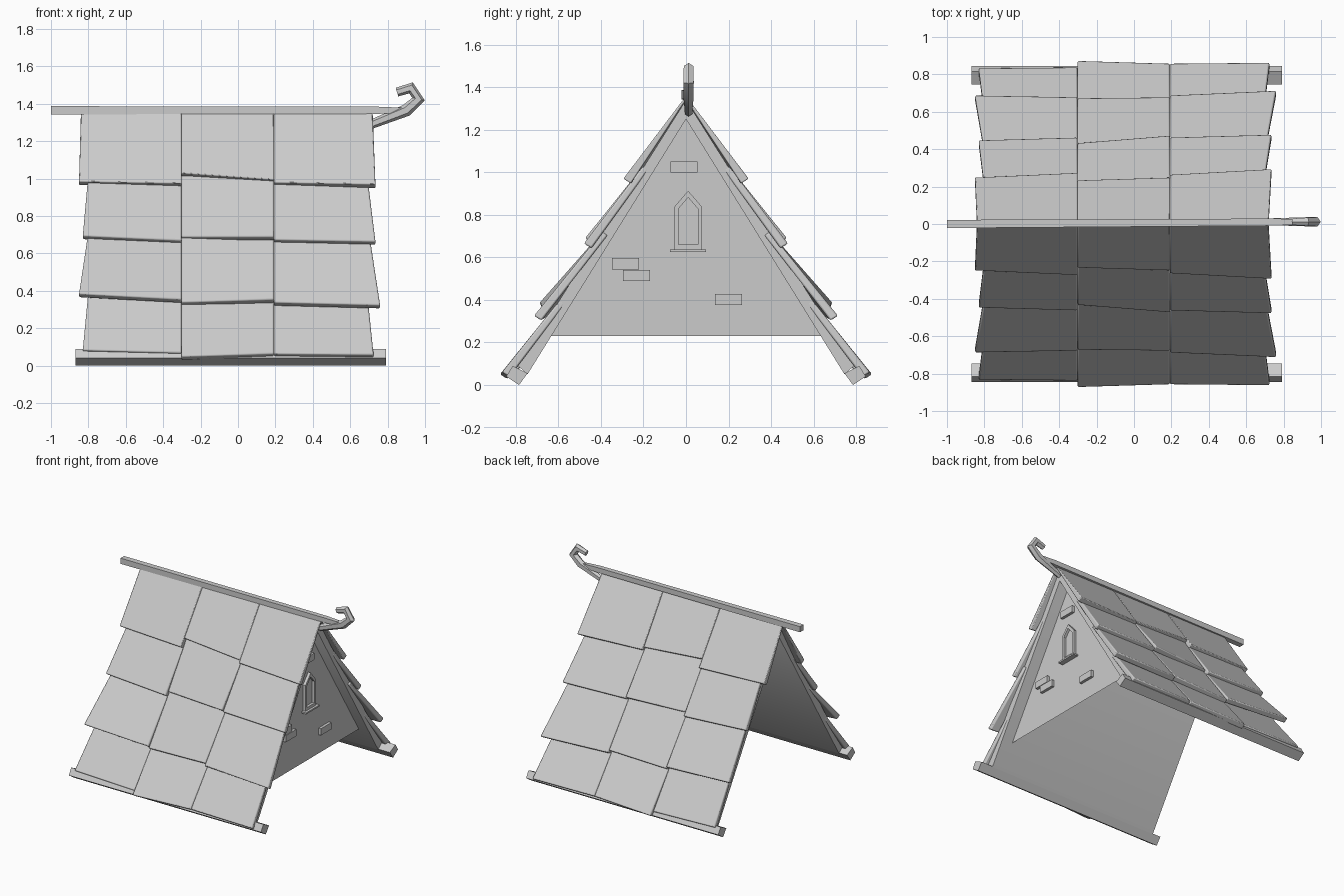
import bpy, bmesh
from math import hypot
from mathutils import Vector

if "Cube" in bpy.data.objects:
    bpy.data.objects.remove(bpy.data.objects["Cube"])

SLOPE = 1.61                      # fall of the roof per unit of y
APEX = 1.25                       # inner ridge height
N = Vector((0, 0.85, 0.527))      # outward normal of the +y slope


def make(name, bm, mirror=False, bevel=0.0, angle=0.6):
    bmesh.ops.recalc_face_normals(bm, faces=bm.faces[:])
    me = bpy.data.meshes.new(name)
    bm.to_mesh(me)
    bm.free()
    ob = bpy.data.objects.new(name, me)
    bpy.context.collection.objects.link(ob)
    if bevel:
        b = ob.modifiers.new("bevel", 'BEVEL')
        b.width, b.segments = bevel, 2
    if mirror:
        m = ob.modifiers.new("mirror", 'MIRROR')
        m.use_axis = (False, True, False)
        m.use_mirror_merge = False
    bpy.ops.object.select_all(action='DESELECT')
    ob.select_set(True)
    bpy.context.view_layer.objects.active = ob
    bpy.ops.object.shade_smooth_by_angle(angle=angle)
    return ob


def loft(bm, rings, caps=True):
    vs = [[bm.verts.new(p) for p in r] for r in rings]
    n = len(vs[0])
    for a, b in zip(vs, vs[1:]):
        for i in range(n):
            bm.faces.new((a[i], a[(i + 1) % n], b[(i + 1) % n], b[i]))
    if caps:
        bm.faces.new(vs[0])
        bm.faces.new(vs[-1])


def prism(bm, profile, x0, x1):
    loft(bm, [[(x, y, z) for y, z in profile] for x in (x0, x1)])


def rect(y0, y1, z0, z1):
    return [(y0, z0), (y1, z0), (y1, z1), (y0, z1)]


# roof boards under the tiles
bm = bmesh.new()
prism(bm, [(0, APEX), (0.745, APEX - 0.745 * SLOPE),
           (0.79, 0.09), (0, APEX + 0.09)], -0.80, 0.69)
make("roof_board", bm, mirror=True)

# eave beams
bm = bmesh.new()
prism(bm, [(0.785, 0), (0.845, 0.04), (0.815, 0.09), (0.745, 0.055)], -0.87, 0.79)
make("eave_beam", bm, mirror=True)

# warped tiles: (left x top, left x bottom, right x top, right x bottom) per row,
# then the lower edge (y, z) at left and right of each tile
rows = [
    ((-0.84, -0.85, 0.72, 0.735), 1.355,
     [(.25, .985, .275, .975), (.235, 1.03, .25, .995), (.265, .98, .295, .97)]),
    ((-0.80, -0.83, 0.69, 0.735), 1.03,
     [(.45, .695, .465, .67), (.435, .69, .475, .69), (.465, .675, .48, .665)]),
    ((-0.80, -0.85, 0.70, 0.76), 0.72,
     [(.69, .385, .68, .355), (.675, .34, .68, .355), (.69, .34, .715, .325)]),
    ((-0.80, -0.83, 0.69, 0.725), 0.40,
     [(.835, .085, .84, .07), (.875, .05, .86, .065), (.86, .065, .865, .06)]),
]
for r, ((lt, lb, rt, rb), ztop, tiles) in enumerate(rows):
    ytop = max(0.003, (APEX - ztop) / SLOPE + 0.065)
    for c, (y0, z0, y1, z1) in enumerate(tiles):
        top = (lt, -0.302, 0.192, rt)
        bot = (lb, -0.302, 0.192, rb)
        outer = [Vector((top[c], ytop, ztop)), Vector((top[c + 1], ytop, ztop)),
                 Vector((bot[c + 1], y1, z1)), Vector((bot[c], y0, z0))]
        inner = [p - N * t for p, t in zip(outer, (.03, .03, .042, .042))]
        for p in inner:
            p.y = max(p.y, 0.001)
        bm = bmesh.new()
        loft(bm, [outer, inner])
        make(f"roof_tile_{r + 1}_{c + 1}", bm, mirror=True, bevel=0.008)

# ridge pole
bm = bmesh.new()
loft(bm, [[(x, y + a, 1.365 + b) for a, b in ((-h, -h), (h, -h), (h, h), (-h, h))]
          for x, y, h in ((-1, 0, .022), (0.75, 0.01, .019), (0.90, 0.012, .013))])
make("ridge_pole", bm)

# curled hook on the front end of the ridge: x, z, radius
path = [(.70, 1.285, .024), (.80, 1.325, .028), (.90, 1.365, .033),
        (.965, 1.425, .034), (.925, 1.485, .031), (.85, 1.462, .024)]
bm = bmesh.new()
rings = []
for i, (x, z, h) in enumerate(path):
    a, b = path[max(i - 1, 0)], path[min(i + 1, len(path) - 1)]
    dx, dz = b[0] - a[0], b[1] - a[1]
    k = hypot(dx, dz)
    nx, nz = -dz / k, dx / k
    rings.append([(x + nx * h * s, 0.012 + h * 0.8 * t, z + nz * h * s)
                  for s, t in ((1, 0), (.5, .9), (-.5, .9), (-1, 0), (-.5, -.9), (.5, -.9))])
loft(bm, rings)
make("ridge_hook", bm)

# gable wall, a single sheet set back from the roof edge
WALL = 0.60
bm = bmesh.new()
half = (APEX - 0.23) / SLOPE
bm.faces.new([bm.verts.new(p) for p in
              ((WALL, -half, 0.23), (WALL, half, 0.23), (WALL, 0, APEX))])
make("gable_wall", bm)

# raised bricks
bm = bmesh.new()
for y, z in ((-0.01, 1.025), (-0.285, 0.57), (-0.233, 0.514), (0.2, 0.402)):
    prism(bm, rect(y - .064, y + .064, z - .026, z + .026), WALL - .01, WALL + .022)
make("wall_bricks", bm)

# window frame with pointed top
outer = [(-.055, .637), (.075, .637), (.075, .838), (.01, .913), (-.055, .838)]
inner = [(-.036, .66), (.056, .66), (.056, .828), (.01, .882), (-.036, .828)]
bm = bmesh.new()
loft(bm, [[(WALL + d, y, z) for y, z in prof]
          for d, prof in ((0, outer), (.022, outer), (.022, inner), (.002, inner))], caps=False)
make("window_frame", bm)

bm = bmesh.new()
prism(bm, rect(-.075, .094, .625, .637), WALL, WALL + .04)
make("window_sill", bm)
